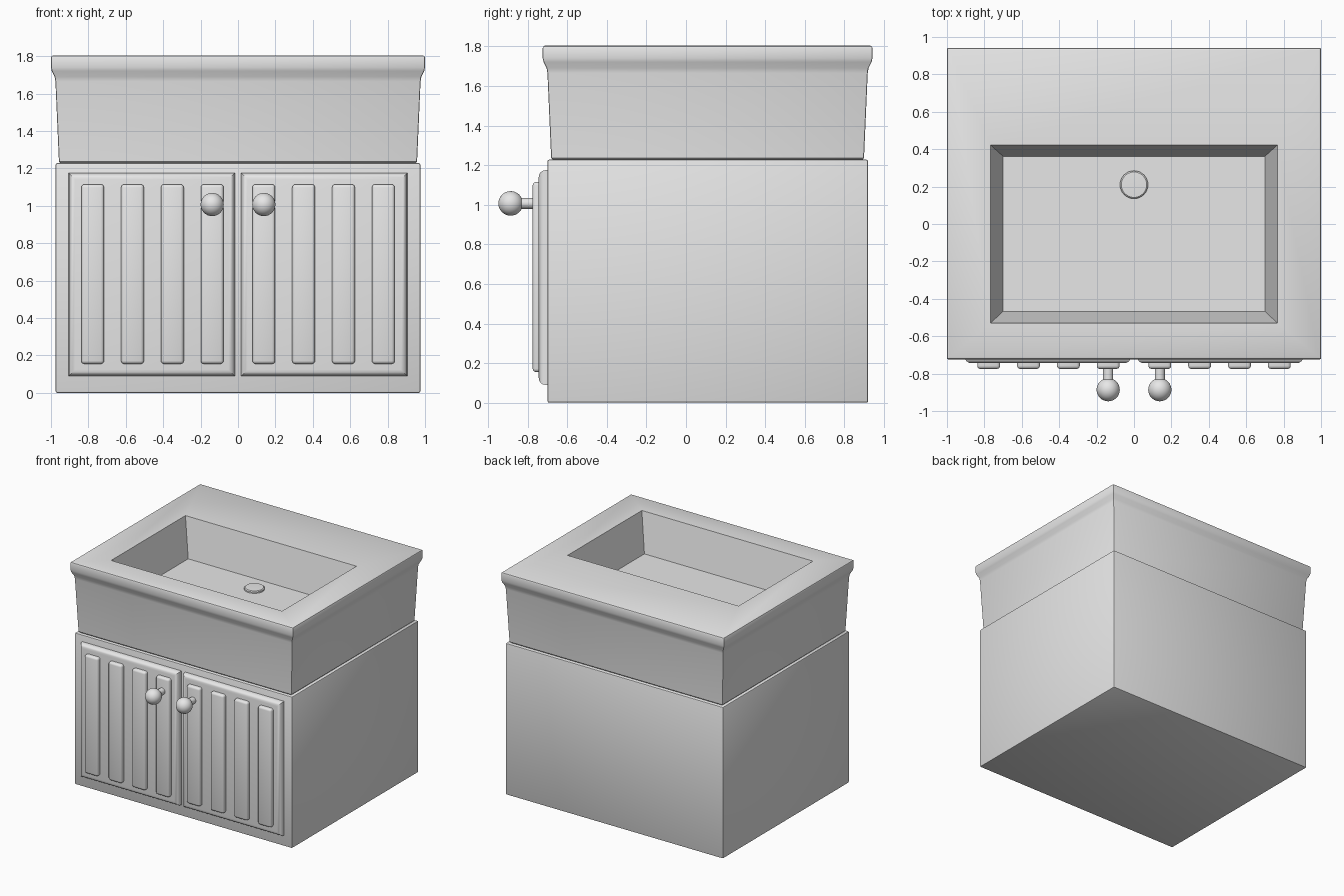
import bpy, bmesh, math
from mathutils import Matrix, Vector

cube = bpy.data.objects.get("Cube")
if cube:
    bpy.data.objects.remove(cube, do_unlink=True)

grey = bpy.data.materials.new("light_grey")
grey.use_nodes = True
grey.diffuse_color = (0.8, 0.8, 0.8, 1)
grey.node_tree.nodes["Principled BSDF"].inputs["Base Color"].default_value = (0.8, 0.8, 0.8, 1)


def finish(name, bm, angle=35):
    bmesh.ops.recalc_face_normals(bm, faces=bm.faces[:])
    mesh = bpy.data.meshes.new(name)
    bm.to_mesh(mesh)
    bm.free()
    mesh.materials.append(grey)
    obj = bpy.data.objects.new(name, mesh)
    bpy.context.collection.objects.link(obj)
    bpy.ops.object.select_all(action="DESELECT")
    obj.select_set(True)
    bpy.context.view_layer.objects.active = obj
    bpy.ops.object.shade_smooth_by_angle(angle=math.radians(angle))
    return obj


def box(name, low, high, bevel, segments, keep=lambda edge: True):
    """Box between two corners, with the edges chosen by keep rounded."""
    low, high = Vector(low), Vector(high)
    bm = bmesh.new()
    bmesh.ops.create_cube(bm, size=1)
    bmesh.ops.scale(bm, vec=high - low, verts=bm.verts)
    bmesh.ops.translate(bm, vec=(low + high) / 2, verts=bm.verts)
    edges = [e for e in bm.edges if keep(e)]
    bmesh.ops.bevel(bm, geom=edges, offset=bevel, segments=segments,
                    profile=0.5, affect="EDGES")
    return finish(name, bm)


def lathe(name, profile, matrix, steps=32):
    """Turn (radius, height) points around z, then place the result."""
    bm = bmesh.new()
    verts = [bm.verts.new((r, 0, h)) for r, h in profile]
    edges = [bm.edges.new(pair) for pair in zip(verts, verts[1:])]
    bmesh.ops.spin(bm, geom=verts + edges, cent=(0, 0, 0), axis=(0, 0, 1),
                   angle=math.tau, steps=steps)
    bmesh.ops.remove_doubles(bm, verts=bm.verts, dist=0.0001)
    bmesh.ops.transform(bm, matrix=matrix, verts=bm.verts)
    return finish(name, bm)


# Cabinet body
box("cabinet", (-0.975, -0.70, 0), (0.975, 0.92, 1.228), 0.009, 2)

# Basin: stacked rectangles up the outside, over the rim and down the bowl
bm = bmesh.new()


def ring(x, front, back, z):
    return [bm.verts.new(p) for p in
            ((-x, front, z), (x, front, z), (x, back, z), (-x, back, z))]


outside = [(0.052, 1.226), (0.043, 1.236), (0.024, 1.665), (0.02, 1.69),
           (0.005, 1.72), (0, 1.74), (0, 1.792), (0.004, 1.801), (0.012, 1.805)]
rings = [ring(1 - d, -0.724 + d, 0.942 - d, z) for d, z in outside]
rings.append(ring(0.767, -0.53, 0.422, 1.805))
rings.append(ring(0.70, -0.467, 0.362, 1.495))
for a, b in zip(rings, rings[1:]):
    for i in range(4):
        j = (i + 1) % 4
        bm.faces.new((a[i], a[j], b[j], b[i]))
bm.faces.new(rings[0])
bm.faces.new(rings[-1])
corners = [bm.edges.get((a[i], b[i]))
           for a, b in zip(rings[:7], rings[1:7]) for i in range(4)]
bmesh.ops.bevel(bm, geom=corners, offset=0.007, segments=2, profile=0.5, affect="EDGES")
finish("basin", bm)

# Drain cover
lathe("drain_cover", [(0.075, 1.49), (0.075, 1.506), (0.068, 1.512), (0, 1.515)],
      Matrix.Translation((0, 0.21, 0)))

# Knob outline: a shank that ends in a ball
ball_radius, ball_height, shank_radius = 0.062, 0.142, 0.027
start = math.asin(shank_radius / ball_radius)
knob = [(shank_radius, 0)]
for i in range(15):
    t = start + (math.pi - start) * i / 14
    knob.append((ball_radius * math.sin(t), ball_height - ball_radius * math.cos(t)))

# Doors with slats and knobs
door_front, slat_front = -0.744, -0.775
for side, sign in (("left", 1), ("right", -1)):
    xs = sorted((sign * 0.017, sign * 0.905))
    box(side + "_door", (xs[0], -0.695, 0.09), (xs[1], door_front, 1.175), 0.034, 4,
        lambda e: all(v.co.y < -0.73 for v in e.verts))
    for n in range(4):
        x = sign * (0.138 + 0.213 * n)
        box(f"{side}_slat_{n + 1}", (x - 0.061, -0.735, 0.155),
            (x + 0.061, slat_front, 1.115), 0.017, 3,
            lambda e: any(v.co.y < -0.76 for v in e.verts))
    place = Matrix.Translation((sign * 0.138, door_front, 1.007))
    lathe(side + "_knob", knob, place @ Matrix.Rotation(math.pi / 2, 4, "X"))
